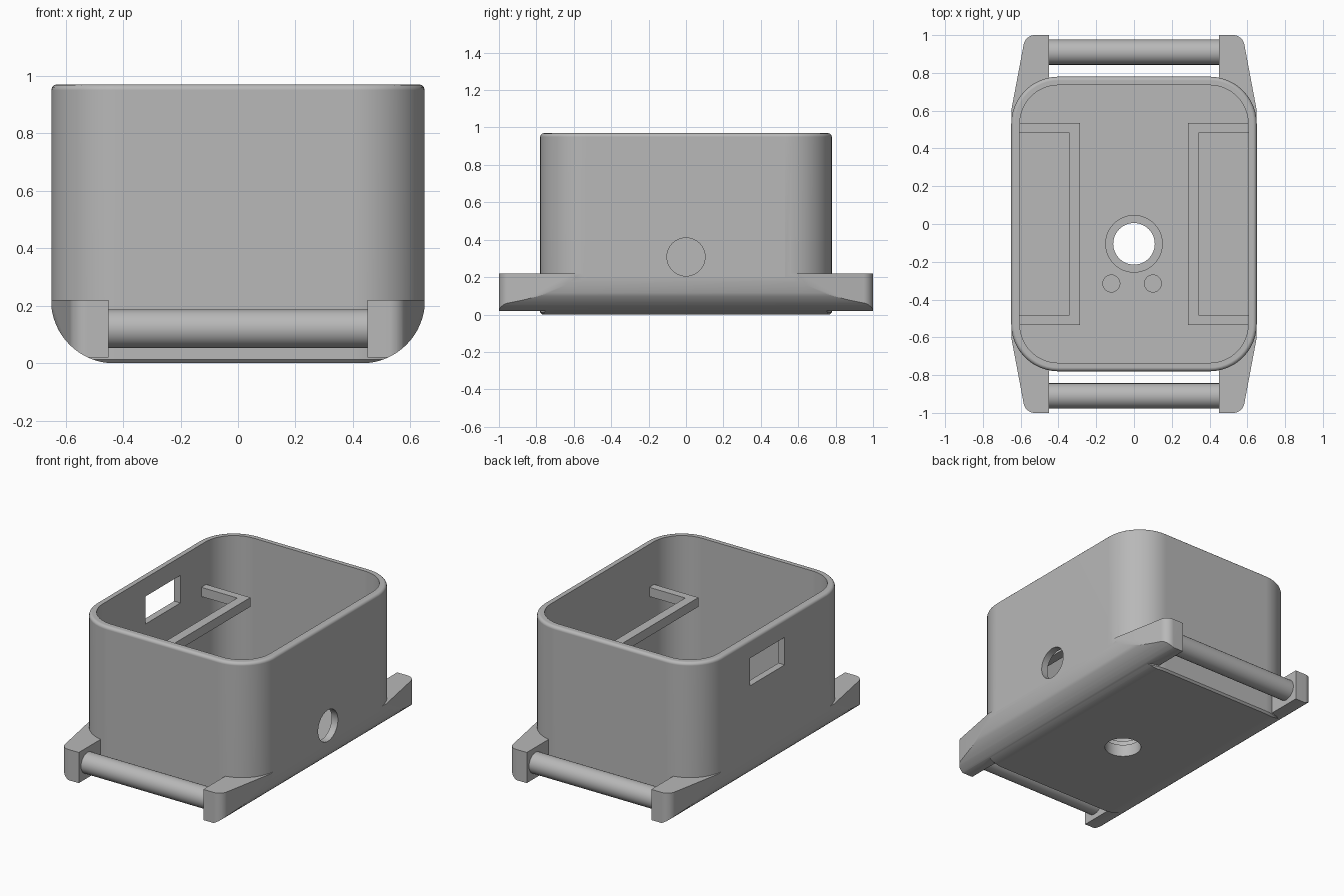
import bpy, bmesh, math

cube = bpy.data.objects.get("Cube")
if cube:
    bpy.data.objects.remove(cube, do_unlink=True)

grey = bpy.data.materials.new("plain grey")
colour = (0.48, 0.48, 0.48, 1)
grey.diffuse_color = colour
grey.use_nodes = True
grey.node_tree.nodes["Principled BSDF"].inputs["Base Color"].default_value = colour


def loft(name, rings):
    """Closed solid through matching rings of 3D points."""
    bm = bmesh.new()
    loops = [[bm.verts.new(p) for p in ring] for ring in rings]
    n = len(loops[0])
    for a, b in zip(loops, loops[1:]):
        for i in range(n):
            j = (i + 1) % n
            bm.faces.new((a[i], a[j], b[j], b[i]))
    bm.faces.new(loops[0])
    bm.faces.new(loops[-1])
    bmesh.ops.recalc_face_normals(bm, faces=bm.faces)
    mesh = bpy.data.meshes.new(name)
    bm.to_mesh(mesh)
    bm.free()
    mesh.materials.append(grey)
    obj = bpy.data.objects.new(name, mesh)
    bpy.context.collection.objects.link(obj)
    return obj


def prism(name, outline, lo, hi, axis="z"):
    place = {"x": lambda u, v, w: (w, u, v),
             "y": lambda u, v, w: (u, w, v),
             "z": lambda u, v, w: (u, v, w)}[axis]
    return loft(name, [[place(u, v, w) for u, v in outline] for w in (lo, hi)])


def arc(cx, cy, r, start, end, steps=12):
    angles = [math.radians(start + (end - start) * i / steps) for i in range(steps + 1)]
    return [(cx + r * math.cos(t), cy + r * math.sin(t)) for t in angles]


def circle(cx, cy, r, steps=48):
    return arc(cx, cy, r, 0, 360, steps)[:-1]


def rounded(hx, hy, r):
    corners = ((1, 1, 0), (-1, 1, 90), (-1, -1, 180), (1, -1, 270))
    return [p for sx, sy, a in corners
            for p in arc(sx * (hx - r), sy * (hy - r), r, a, a + 90)]


def rect(u0, u1, v0, v1):
    return [(u0, v0), (u1, v0), (u1, v1), (u0, v1)]


def combine(obj, tool, operation):
    mod = obj.modifiers.new("cut", "BOOLEAN")
    mod.operation = operation
    mod.solver = "EXACT"
    mod.object = tool
    bpy.context.view_layer.objects.active = obj
    bpy.ops.object.modifier_apply(modifier=mod.name)
    bpy.data.objects.remove(tool, do_unlink=True)


def finish(obj):
    bpy.ops.object.select_all(action="DESELECT")
    obj.select_set(True)
    bpy.context.view_layer.objects.active = obj
    bpy.ops.object.shade_smooth_by_angle(angle=math.radians(30))
    mod = obj.modifiers.new("even shading", "WEIGHTED_NORMAL")
    mod.keep_sharp = True


# Case shell with softened top and bottom edges
steps = [(0, 0.012), (0.012, 0), (0.95, 0), (0.96, 0.003), (0.967, 0.01), (0.97, 0.02)]
case = loft("case", [[(x, y, z) for x, y in rounded(0.65 - i, 0.78 - i, 0.25 - i)]
                     for z, i in steps])

# Four strap lugs
lug = [(0.45, 0.65), (0.645, 0.5), (0.65, 0.6)] \
    + arc(0.525, 0.94, 0.06, 10, 90, 8) + [(0.45, 1.0)]
for sx in (1, -1):
    for sy in (1, -1):
        combine(case, prism("lug", [(sx * x, sy * y) for x, y in lug], 0.02, 0.22), "UNION")

# Rounded underside shared by case and lugs
under = [(0.651, 1.1), (-0.651, 1.1)] + arc(-0.43, 0.22, 0.221, 180, 270, 16) \
    + arc(0.43, 0.22, 0.221, 270, 360, 16)
combine(case, prism("underside", under, -1.2, 1.2, "y"), "INTERSECT")

# Cavity, floor holes, round side hole and rectangular side window
FLOOR = 0.13
cutters = [
    prism("cavity", rounded(0.605, 0.735, 0.205), FLOOR, 1.2),
    prism("sensor_hole", circle(0, -0.105, 0.11), -0.2, 0.3),
    prism("sensor_recess", circle(0, -0.105, 0.15), 0.08, 0.3),
    prism("left_pin_hole", circle(0.1, -0.315, 0.045, 32), 0.08, 0.3),
    prism("right_pin_hole", circle(-0.12, -0.315, 0.045, 32), 0.08, 0.3),
    prism("button_hole", circle(0, 0.308, 0.102), 0.5, 0.8, "x"),
    prism("port_window", rect(-0.09, 0.27, 0.67, 0.85), -0.8, -0.5, "x"),
]
for cutter in cutters:
    combine(case, cutter, "DIFFERENCE")
finish(case)

# C-shaped support rails on both inner walls
rail = [(0.62, 0.535), (0.285, 0.535), (0.285, -0.535), (0.62, -0.535),
        (0.62, -0.485), (0.345, -0.485), (0.345, 0.485), (0.62, 0.485)]
for side, sx in (("left", 1), ("right", -1)):
    prism(side + "_support_rail", [(sx * x, y) for x, y in rail], 0.63, 0.69)

# Strap bars between the lugs
for end, y in (("front", -0.91), ("back", 0.91)):
    finish(prism(end + "_strap_bar", circle(y, 0.12, 0.067), -0.46, 0.46, "x"))
